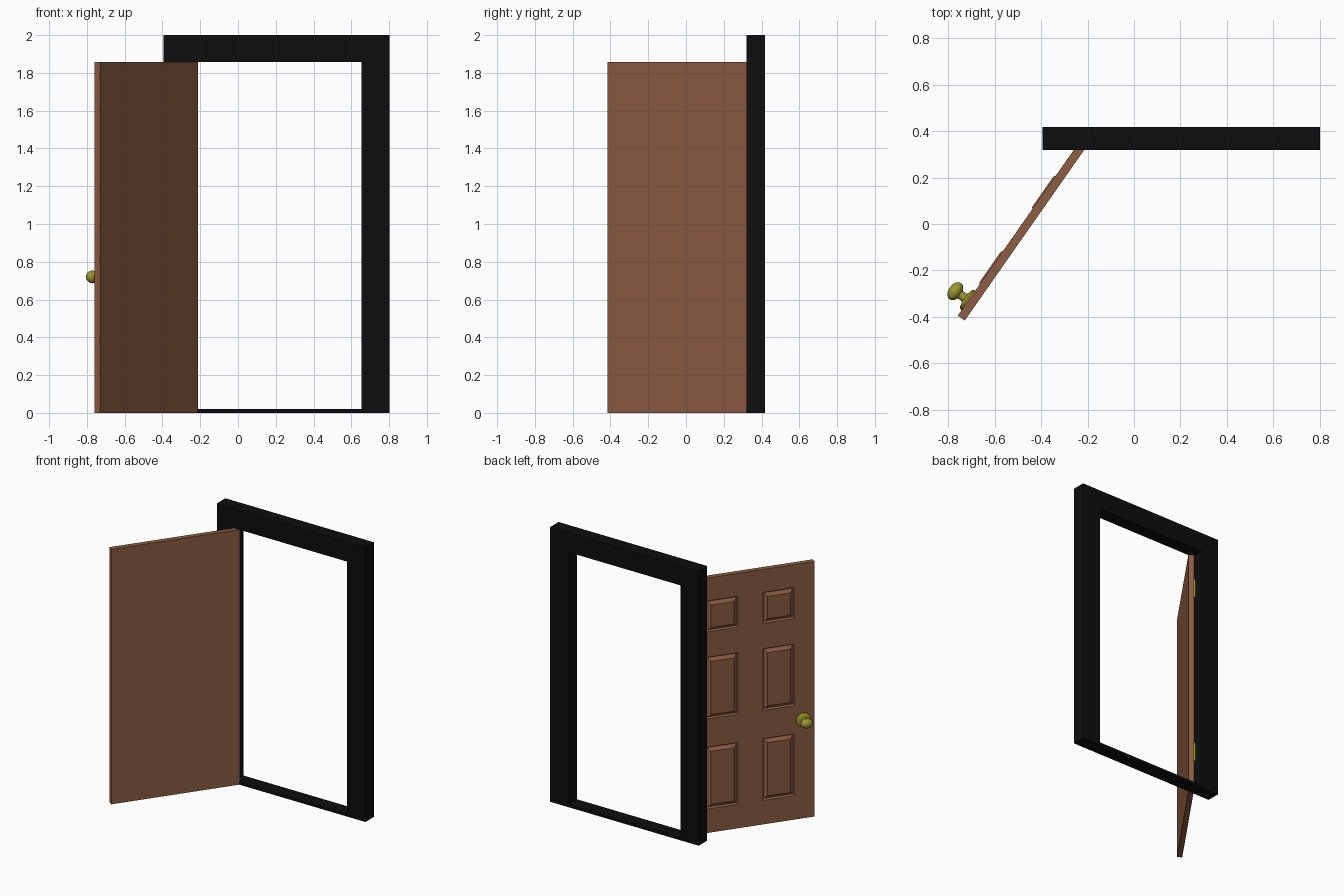
import bpy, bmesh, math
from mathutils import Matrix, Vector

if "Cube" in bpy.data.objects:
    bpy.data.objects.remove(bpy.data.objects["Cube"])


def material(name, rgb):
    m = bpy.data.materials.new(name)
    m.diffuse_color = (*rgb, 1)
    m.use_nodes = True
    m.node_tree.nodes["Principled BSDF"].inputs["Base Color"].default_value = m.diffuse_color
    return m


BLACK = material("black_paint", (0.004, 0.004, 0.004))
BROWN = material("brown_wood", (0.27, 0.110, 0.056))
BRASS = material("brass", (0.33, 0.31, 0.03))

# The open door's own axes: x runs from free edge to hinge, y out of the panelled side
DOOR = Matrix.Translation((-0.76, -0.395, 0)) @ Matrix.Rotation(math.radians(55), 4, 'Z')


def finish(bm, name, mat, matrix=None, smooth=False):
    bmesh.ops.recalc_face_normals(bm, faces=bm.faces)
    me = bpy.data.meshes.new(name)
    bm.to_mesh(me)
    bm.free()
    me.materials.append(mat)
    ob = bpy.data.objects.new(name, me)
    bpy.context.collection.objects.link(ob)
    if matrix:
        ob.matrix_world = matrix
    if smooth:
        bpy.ops.object.select_all(action='DESELECT')
        ob.select_set(True)
        bpy.context.view_layer.objects.active = ob
        bpy.ops.object.shade_smooth_by_angle(angle=math.radians(40))
    return ob


def thicken(bm, dy):
    r = bmesh.ops.extrude_face_region(bm, geom=bm.faces[:], use_keep_orig=True)
    vs = [g for g in r["geom"] if isinstance(g, bmesh.types.BMVert)]
    bmesh.ops.translate(bm, verts=vs, vec=(0, dy, 0))
    bmesh.ops.recalc_face_normals(bm, faces=bm.faces)


# Door frame: mitred ring with a thin sill
bm = bmesh.new()
rects = [(-0.395, 0.803, 0, 2.0), (-0.25, 0.655, 0.02, 1.857)]
rings = [[bm.verts.new((x, 0.32, z)) for x, z in ((a, c), (b, c), (b, d), (a, d))]
         for a, b, c, d in rects]
for i in range(4):
    j = (i + 1) % 4
    bm.faces.new((rings[0][i], rings[0][j], rings[1][j], rings[1][i]))
thicken(bm, 0.098)
finish(bm, "door_frame", BLACK)

# Door leaf: slab whose panelled side has six raised and fielded panels
xs = [0, 0.14, 0.363, 0.537, 0.76, 0.903]
zs = [0, 0.175, 0.625, 0.83, 1.28, 1.465, 1.69, 1.857]
bm = bmesh.new()
grid = [[bm.verts.new((x, 0, z)) for z in zs] for x in xs]
for i in range(len(xs) - 1):
    for j in range(len(zs) - 1):
        bm.faces.new((grid[i][j], grid[i][j + 1], grid[i + 1][j + 1], grid[i + 1][j]))
thicken(bm, -0.037)


def is_panel(f):
    c = f.calc_center_median()
    return (f.normal.y > 0.9
            and any(xs[i] < c.x < xs[i + 1] for i in (1, 3))
            and any(zs[j] < c.z < zs[j + 1] for j in (1, 3, 5)))


panels = [f for f in bm.faces if is_panel(f)]
bmesh.ops.inset_individual(bm, faces=panels, thickness=0.012, depth=-0.012)
bmesh.ops.inset_individual(bm, faces=panels, thickness=0.032, depth=0.018)
finish(bm, "door_leaf", BROWN, DOOR)

# Knob rosette and stem: lathed profile (radius, distance from door)
bm = bmesh.new()
profile = [(0, 0), (0.051, 0), (0.051, 0.007), (0.042, 0.014), (0.022, 0.019),
           (0.018, 0.03), (0.022, 0.055), (0, 0.055)]
pv = [bm.verts.new((r, y, 0)) for r, y in profile]
pe = [bm.edges.new(p) for p in zip(pv, pv[1:])]
bmesh.ops.spin(bm, geom=pv + pe, cent=(0, 0, 0), axis=(0, 1, 0),
               angle=math.tau, steps=16)
bmesh.ops.remove_doubles(bm, verts=bm.verts, dist=1e-5)
finish(bm, "knob_rosette", BRASS, DOOR @ Matrix.Translation((0.08, 0, 0.72)), True)

# Knob grip: flattened oval ball
bm = bmesh.new()
bmesh.ops.create_uvsphere(bm, u_segments=16, v_segments=10, radius=1)
bmesh.ops.scale(bm, vec=(0.043, 0.029, 0.034), verts=bm.verts)
finish(bm, "knob_grip", BRASS, DOOR @ Matrix.Translation((0.08, 0.069, 0.72)), True)

# Hinges: barrel at the pivot with a small leaf on the jamb
for label, z in (("lower", 0.305), ("upper", 1.59)):
    bm = bmesh.new()
    bmesh.ops.create_cone(bm, cap_ends=True, segments=12, radius1=0.008,
                          radius2=0.008, depth=0.14)
    finish(bm, label + "_hinge_barrel", BRASS, Matrix.Translation((-0.243, 0.351, z)), True)
    bm = bmesh.new()
    bmesh.ops.create_cube(bm, size=1)
    bmesh.ops.scale(bm, vec=(0.006, 0.03, 0.14), verts=bm.verts)
    finish(bm, label + "_hinge_leaf", BRASS, Matrix.Translation((-0.249, 0.34, z)))
